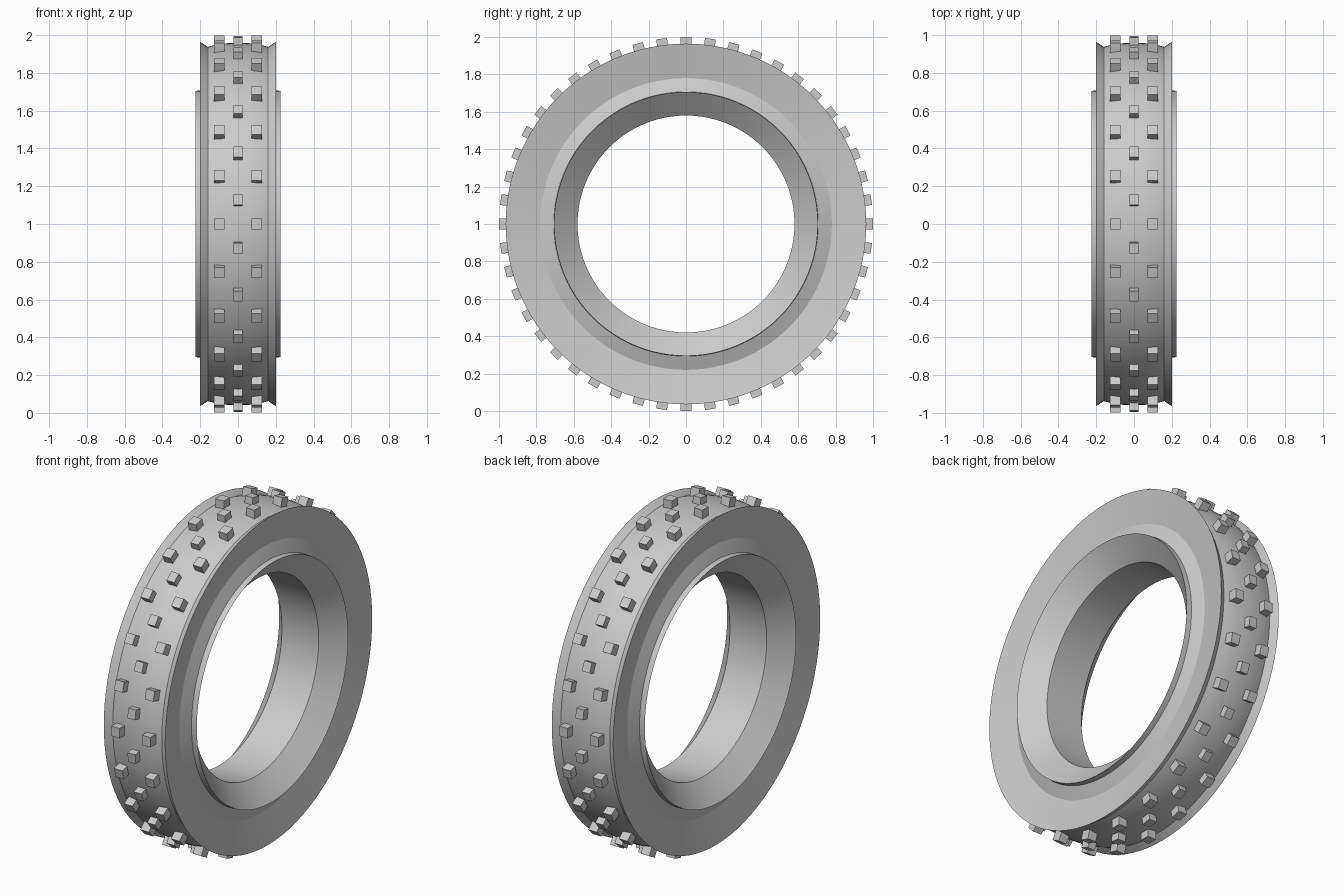
import bpy
import bmesh
from math import pi
from mathutils import Matrix, Vector

cube = bpy.data.objects.get("Cube")
if cube:
    bpy.data.objects.remove(cube, do_unlink=True)

rubber = bpy.data.materials.new("plain grey")
rubber.use_nodes = True
GREY = (0.6, 0.6, 0.6, 1)
rubber.diffuse_color = GREY
rubber.node_tree.nodes["Principled BSDF"].inputs["Base Color"].default_value = GREY

AXLE = Vector((0, 0, 1))


def finish(name, bm):
    bmesh.ops.recalc_face_normals(bm, faces=bm.faces)
    mesh = bpy.data.meshes.new(name)
    bm.to_mesh(mesh)
    bm.free()
    mesh.materials.append(rubber)
    obj = bpy.data.objects.new(name, mesh)
    bpy.context.collection.objects.link(obj)
    return obj


# Tyre ring: half profile (x, radius) from tread centre to bore, mirrored and spun
half = [(0, 0.96), (0.06, 0.957), (0.115, 0.95), (0.16, 0.938), (0.2, 0.964),
        (0.163, 0.78), (0.192, 0.707), (0.225, 0.705), (0.12, 0.58)]
profile = half + [(-x, r) for x, r in reversed(half[1:])]
bm = bmesh.new()
verts = [bm.verts.new((x, 0, 1 + r)) for x, r in profile]
edges = [bm.edges.new((a, b)) for a, b in zip(verts, verts[1:] + verts[:1])]
bmesh.ops.spin(bm, geom=verts + edges, cent=AXLE, axis=(1, 0, 0),
               angle=2 * pi, steps=96, use_merge=True)
bmesh.ops.remove_doubles(bm, verts=bm.verts, dist=0.0001)
tyre = finish("tyre_ring", bm)
bpy.ops.object.select_all(action="DESELECT")
tyre.select_set(True)
bpy.context.view_layer.objects.active = tyre
bpy.ops.object.shade_smooth_by_angle(angle=pi / 9)


# Tread knobs: staggered rings of small blocks
def knob_ring(name, x, width, offset, count=24):
    bm = bmesh.new()
    for i in range(count):
        turn = Matrix.Rotation(2 * pi * (i + offset) / count, 4, "X")
        place = Matrix.Translation((x, 0, 0.968))
        size = Matrix.Diagonal((width, 0.058, 0.062, 1))
        bmesh.ops.create_cube(bm, size=1,
                              matrix=Matrix.Translation(AXLE) @ turn @ place @ size)
    finish(name, bm)


knob_ring("left_knobs", 0.1, 0.055, 0)
knob_ring("right_knobs", -0.1, 0.055, 0)
knob_ring("centre_knobs", 0, 0.05, 0.5)
